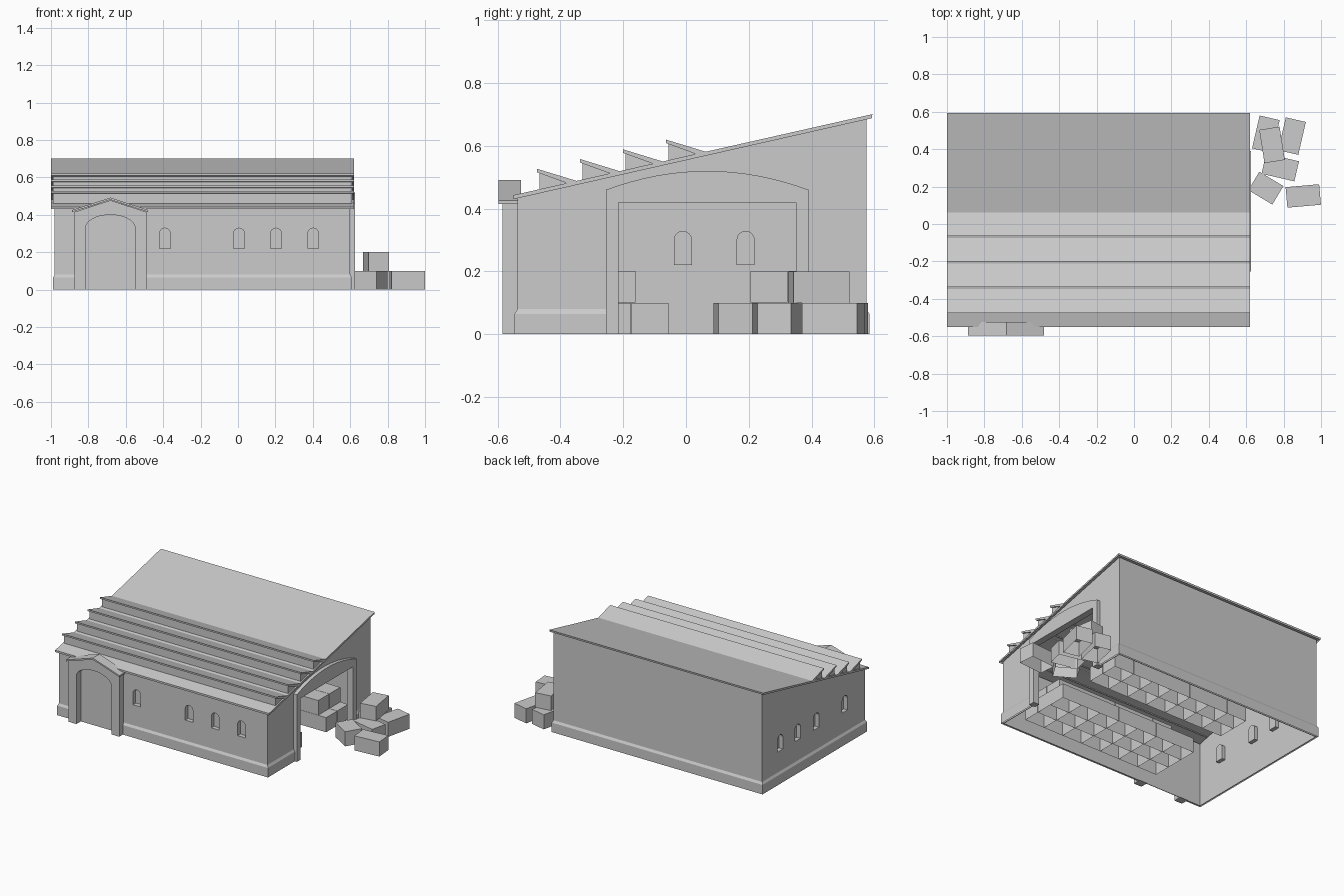
import bpy, bmesh
from math import sin, cos, pi, radians
from mathutils import Matrix

if "Cube" in bpy.data.objects:
    bpy.data.objects.remove(bpy.data.objects["Cube"])


def finish(name, bm, recalc=True):
    if recalc:
        bmesh.ops.recalc_face_normals(bm, faces=bm.faces)
    me = bpy.data.meshes.new(name)
    bm.to_mesh(me)
    bm.free()
    ob = bpy.data.objects.new(name, me)
    bpy.context.collection.objects.link(ob)
    return ob


def prism(name, pts, axis, a, b, drop=None):
    """Extrude a profile along an axis: x takes (y, z) points, y takes (x, z), z takes (x, y).
    drop leaves out the side face that starts at that profile point."""
    place = {'x': lambda p, d: (d, p[0], p[1]),
             'y': lambda p, d: (p[0], d, p[1]),
             'z': lambda p, d: (p[0], p[1], d)}[axis]
    bm = bmesh.new()
    lo = [bm.verts.new(place(p, a)) for p in pts]
    hi = [bm.verts.new(place(p, b)) for p in pts]
    n = len(pts)
    bm.faces.new(lo)
    bm.faces.new(hi)
    sides = [bm.faces.new((lo[i], lo[(i + 1) % n], hi[(i + 1) % n], hi[i])) for i in range(n)]
    bmesh.ops.recalc_face_normals(bm, faces=bm.faces)
    if drop is not None:
        bmesh.ops.delete(bm, geom=[sides[drop]], context='FACES_ONLY')
    return finish(name, bm, False)


def rect(x0, x1, y0, y1):
    return [(x0, y0), (x1, y0), (x1, y1), (x0, y1)]


def arch(c, hw, spring, rise, n=10):
    return [(c + hw * cos(pi * i / n), spring + rise * sin(pi * i / n)) for i in range(n + 1)]


def cut(ob, cutter):
    m = ob.modifiers.new("cut", 'BOOLEAN')
    m.operation = 'DIFFERENCE'
    m.solver = 'EXACT'
    m.object = cutter
    cutter.hide_render = True
    cutter.hide_viewport = True


def roof_z(y):
    return 0.442 + 0.226 * (y + 0.55)


# Walls: thin sloped shell, open underneath
WX0, WX1, WY0, WY1, T = -0.98, 0.60, -0.537, 0.575, 0.004
walls = prism("walls", [(WY0, 0), (WY1, 0), (WY1, roof_z(WY1) - 0.008), (WY0, roof_z(WY0) - 0.008)],
              'x', WX0, WX1)
cut(walls, prism("room_cutter", rect(WX0 + T, WX1 - T, WY0 + T, WY1 - T), 'z', -0.1, 1))
cut(walls, prism("side_door_cutter", rect(-0.215, 0.35, -0.1, 0.42), 'x', 0.5, 0.7))


def window(c, axis, face):
    """Arched hole in the wall with a recessed niche and pane behind it."""
    pts = [(c - 0.029, 0.22)] + arch(c, 0.029, 0.30, 0.029, 8)[::-1] + [(c + 0.029, 0.22)]
    cut(walls, prism("window_cutter", pts, axis, face - 0.1, face + 0.05))
    place = (lambda p, d: (p[0], d, p[1])) if axis == 'y' else (lambda p, d: (d, p[0], p[1]))
    bm = bmesh.new()
    front = [bm.verts.new(place(p, face)) for p in pts]
    back = [bm.verts.new(place(p, face + 0.03)) for p in pts]
    for i in range(len(pts)):
        j = (i + 1) % len(pts)
        bm.faces.new((front[i], front[j], back[j], back[i]))
    pane = bm.faces.new(back)
    bmesh.ops.recalc_face_normals(bm, faces=bm.faces)
    # the niche is seen from its inside
    pane.normal_update()
    if pane.normal[1 if axis == 'y' else 0] > 0:
        bmesh.ops.reverse_faces(bm, faces=bm.faces)
    finish("window_niche", bm, False)


for x in (-0.391, 0.005, 0.203, 0.402):
    window(x, 'y', WY0)
for y in (0.38, 0.19, -0.01, -0.32):
    window(y, 'x', WX0)


# Plinth strips with a chamfered top, broken at the two doorways
def plinth_strip(path):
    bm = bmesh.new()
    rows = []
    for z, g in ((0, 0.009), (0.065, 0.009), (0.08, 0.0)):
        rows.append([bm.verts.new((x + g * ((x == WX1) - (x == WX0)),
                                   y + g * ((y == WY1) - (y == WY0)), z)) for x, y in path])
    for a, b in zip(rows, rows[1:]):
        for i in range(len(path) - 1):
            bm.faces.new((a[i], a[i + 1], b[i + 1], b[i]))
    finish("plinth", bm, False).data.flip_normals()


plinth_strip([(WX1, -0.25), (WX1, WY0), (-0.55, WY0)])
plinth_strip([(-0.82, WY0), (WX0, WY0), (WX0, WY1), (WX1, WY1), (WX1, 0.385)])

# Main roof, open underneath
prism("roof", [(-0.55, 0.430), (0.592, 0.688), (0.594, 0.701), (-0.55, 0.443)], 'x', -1.0, 0.62, drop=0)

# Sawtooth skylights: wedge plus overhanging cover plate
for i in range(4):
    y, z = -0.475 + 0.137 * i, 0.527 + 0.031 * i
    prism("skylight_wedge", [(y + 0.008, roof_z(y) - 0.005), (y + 0.008, z - 0.008),
                             (y + 0.12, roof_z(y + 0.12) - 0.005)], 'x', -0.99, 0.61, drop=2)
    e = y + 0.128
    prism("skylight_cover", [(y, z - 0.011), (y, z), (e, roof_z(e)), (e - 0.03, roof_z(e - 0.03) - 0.001)],
          'x', -1.0, 0.62)

# Side portal with a shallow arched head
head = [(0.39 - 0.645 * i / 16, 0.46 + 0.06 * (1 - (i / 8 - 1) ** 2)) for i in range(17)]
prism("side_portal", [(0.39, 0)] + head + [(-0.255, 0), (-0.215, 0), (-0.215, 0.42), (0.35, 0.42), (0.35, 0)],
      'x', 0.58, 0.625)

# Front porch with arch and gabled cap
prism("porch", [(-0.815, 0), (-0.875, 0), (-0.875, 0.415), (-0.682, 0.478), (-0.49, 0.415), (-0.49, 0), (-0.55, 0)]
      + arch(-0.6825, 0.1325, 0.33, 0.07, 14), 'y', -0.585, -0.53)
prism("porch_roof", [(-0.887, 0.415), (-0.682, 0.481), (-0.48, 0.415), (-0.48, 0.426), (-0.682, 0.492),
                     (-0.887, 0.426)], 'y', -0.597, -0.525)


def crate(x, y, z, sx, sy, angle=0):
    """Plain box without an underside."""
    bm = bmesh.new()
    bmesh.ops.create_cube(bm, size=1)
    bm.normal_update()
    bmesh.ops.delete(bm, geom=[f for f in bm.faces if f.normal.z < -0.5], context='FACES_ONLY')
    bm.transform(Matrix.Translation((x, y, z + 0.05)) @ Matrix.Rotation(radians(angle), 4, 'Z')
                 @ Matrix.Diagonal((sx, sy, 0.1, 1)))
    finish("crate", bm, False)


# Crates stacked in rows inside, two layers with an aisle between
for i in range(7):
    x = 0.45 - 0.15 * i
    for y in (-0.355, -0.235, -0.115, 0.265, 0.385):
        crate(x, y, 0, 0.148, 0.118)
        if y != -0.115 and i < 6:
            crate(x - 0.06, y + (0.015 if y < 0 else 0), 0.101, 0.148, 0.118)

# Loose crates outside the side door
for x, y, z, sx, sy, a in ((0.705, 0.48, 0, 0.11, 0.18, -13), (0.845, 0.47, 0, 0.11, 0.18, -13),
                           (0.782, 0.302, 0, 0.18, 0.11, -13), (0.705, 0.192, 0, 0.15, 0.115, -31),
                           (0.905, 0.15, 0, 0.18, 0.11, 5), (0.738, 0.423, 0.1, 0.11, 0.18, 9)):
    crate(x, y, z, sx, sy, a)
